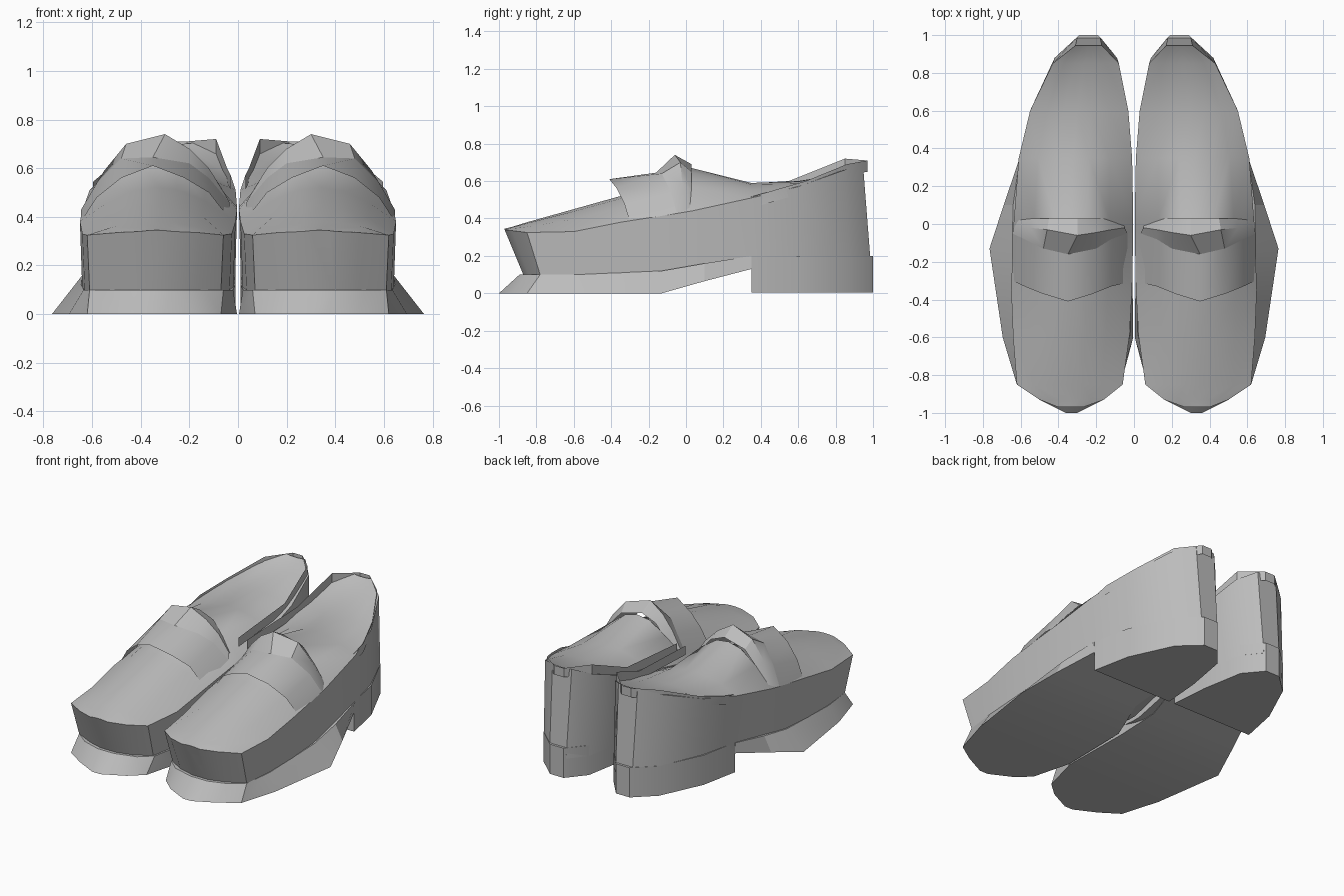
import bpy, bmesh, math

leather = bpy.data.materials.new("grey leather")
leather.diffuse_color = (0.5, 0.5, 0.5, 1)


def make_part(name, rows, caps=False, closed=False, angle=35):
    """Skin a list of equal-length point rows, then mirror it into a pair."""
    bm = bmesh.new()
    grid = [[bm.verts.new(p) for p in row] for row in rows]
    n = len(grid[0])
    for a, b in zip(grid, grid[1:]):
        for i in range(n if closed else n - 1):
            j = (i + 1) % n
            bm.faces.new((a[i], a[j], b[j], b[i]))
    if caps:
        bm.faces.new(grid[0])
        bm.faces.new(grid[-1])
    bmesh.ops.remove_doubles(bm, verts=bm.verts, dist=0.0005)
    bmesh.ops.recalc_face_normals(bm, faces=bm.faces)
    mesh = bpy.data.meshes.new(name)
    bm.to_mesh(mesh)
    bm.free()
    mesh.materials.append(leather)
    ob = bpy.data.objects.new(name, mesh)
    bpy.context.collection.objects.link(ob)
    mod = ob.modifiers.new("pair", 'MIRROR')
    mod.use_mirror_merge = False
    bpy.ops.object.select_all(action='DESELECT')
    ob.select_set(True)
    bpy.context.view_layer.objects.active = ob
    bpy.ops.object.shade_smooth_by_angle(angle=math.radians(angle))
    return ob


# Upper: y rim, y base, inner x, outer x, base z, rim z, crown z
upper = []
for y, yb, xi, xo, zb, zr, zc in [
        (-0.97, -0.87, 0.27, 0.40, 0.10, 0.34, 0.345),
        (-0.93, -0.84, 0.16, 0.50, 0.10, 0.335, 0.355),
        (-0.85, -0.78, 0.06, 0.62, 0.10, 0.325, 0.38),
        (-0.60, -0.58, 0.025, 0.64, 0.09, 0.33, 0.45),
        (-0.35, -0.35, 0.01, 0.65, 0.09, 0.38, 0.52),
        (-0.03, -0.03, 0.004, 0.64, 0.05, 0.43, 0.60),
        (0.03, 0.03, 0.004, 0.635, 0.05, 0.44, 0.67),
        (0.35, 0.35, 0.01, 0.61, 0.13, 0.51, 0.59),
        (0.60, 0.60, 0.03, 0.55, 0.13, 0.57, 0.60),
        (0.85, 0.88, 0.08, 0.43, 0.13, 0.66, 0.64),
        (0.945, 0.99, 0.17, 0.31, 0.13, 0.705, 0.70)]:
    w = xo - xi
    row = [(xi + 0.01, yb, zb), (xi, y, zr)]
    row += [(xi + w * t, y, zr + (zc - zr) * k)
            for t, k in ((0.2, 0.62), (0.38, 0.95), (0.52, 1), (0.66, 0.9), (0.83, 0.55))]
    row += [(xo, y, zr), (xo - 0.01, yb, zb)]
    upper.append(row)
make_part("shoe_upper", upper, caps=True, closed=True)

# Flared sole: y low, y high, low inner/outer x, high inner/outer x, low z, high z
sole = []
for y, yt, xi, xo, ti, to, z, zt in [
        (-1.0, -0.89, 0.30, 0.36, 0.28, 0.40, 0.0, 0.10),
        (-0.93, -0.85, 0.16, 0.50, 0.14, 0.52, 0.0, 0.10),
        (-0.85, -0.78, 0.07, 0.62, 0.06, 0.61, 0.0, 0.10),
        (-0.60, -0.58, 0.004, 0.695, 0.02, 0.635, 0.0, 0.10),
        (-0.13, -0.13, 0.01, 0.765, 0.01, 0.645, 0.0, 0.12),
        (0.10, 0.10, 0.07, 0.69, 0.01, 0.64, 0.065, 0.16),
        (0.35, 0.35, 0.03, 0.60, 0.01, 0.605, 0.13, 0.20)]:
    sole.append([(xi, y, z), (xo, y, z), (to, yt, zt), (ti, yt, zt)])
make_part("flared_sole", sole, caps=True, closed=True, angle=25)

# Heel block
heel = []
for y, xi, xo in [(0.35, 0.02, 0.60), (0.60, 0.04, 0.55),
                  (0.88, 0.09, 0.42), (1.0, 0.19, 0.29)]:
    heel.append([(xi, y, 0.005), (xo, y, 0.005), (xo, y, 0.2), (xi, y, 0.2)])
make_part("heel_block", heel, caps=True, closed=True)

# Raised collar edge around the foot opening
collar = []
for x, y, z in [(0.60, 0.15, 0.46), (0.595, 0.45, 0.545), (0.53, 0.64, 0.60), (0.41, 0.86, 0.69),
                (0.28, 0.97, 0.71), (0.21, 0.97, 0.71), (0.09, 0.85, 0.72),
                (0.045, 0.55, 0.60), (0.03, 0.05, 0.57)]:
    collar.append([(x, y, z - 0.06), (x, y, z)])
make_part("collar_edge", collar)

# Instep strap with a V-shaped front edge
strap = [[(0.035, -0.31, 0.39), (0.12, -0.33, 0.50), (0.22, -0.37, 0.56),
          (0.35, -0.41, 0.61), (0.48, -0.37, 0.56), (0.58, -0.33, 0.48), (0.645, -0.30, 0.38)],
         [(0.035, -0.05, 0.46), (0.12, -0.08, 0.56), (0.20, -0.13, 0.62),
          (0.35, -0.16, 0.645), (0.48, -0.13, 0.64), (0.58, -0.08, 0.54), (0.645, -0.05, 0.43)]]
make_part("instep_strap", strap)

# Upright tongue behind the strap
tongue = [strap[1],
          [(0.05, -0.02, 0.49), (0.12, -0.03, 0.60), (0.20, -0.045, 0.68),
           (0.30, -0.06, 0.74), (0.46, -0.03, 0.70), (0.55, -0.02, 0.59), (0.63, -0.01, 0.44)],
          [(0.05, 0.03, 0.46), (0.12, 0.03, 0.55), (0.20, 0.03, 0.65),
           (0.30, 0.03, 0.69), (0.45, 0.03, 0.65), (0.54, 0.03, 0.55), (0.62, 0.03, 0.44)]]
make_part("tongue", tongue, angle=25)
